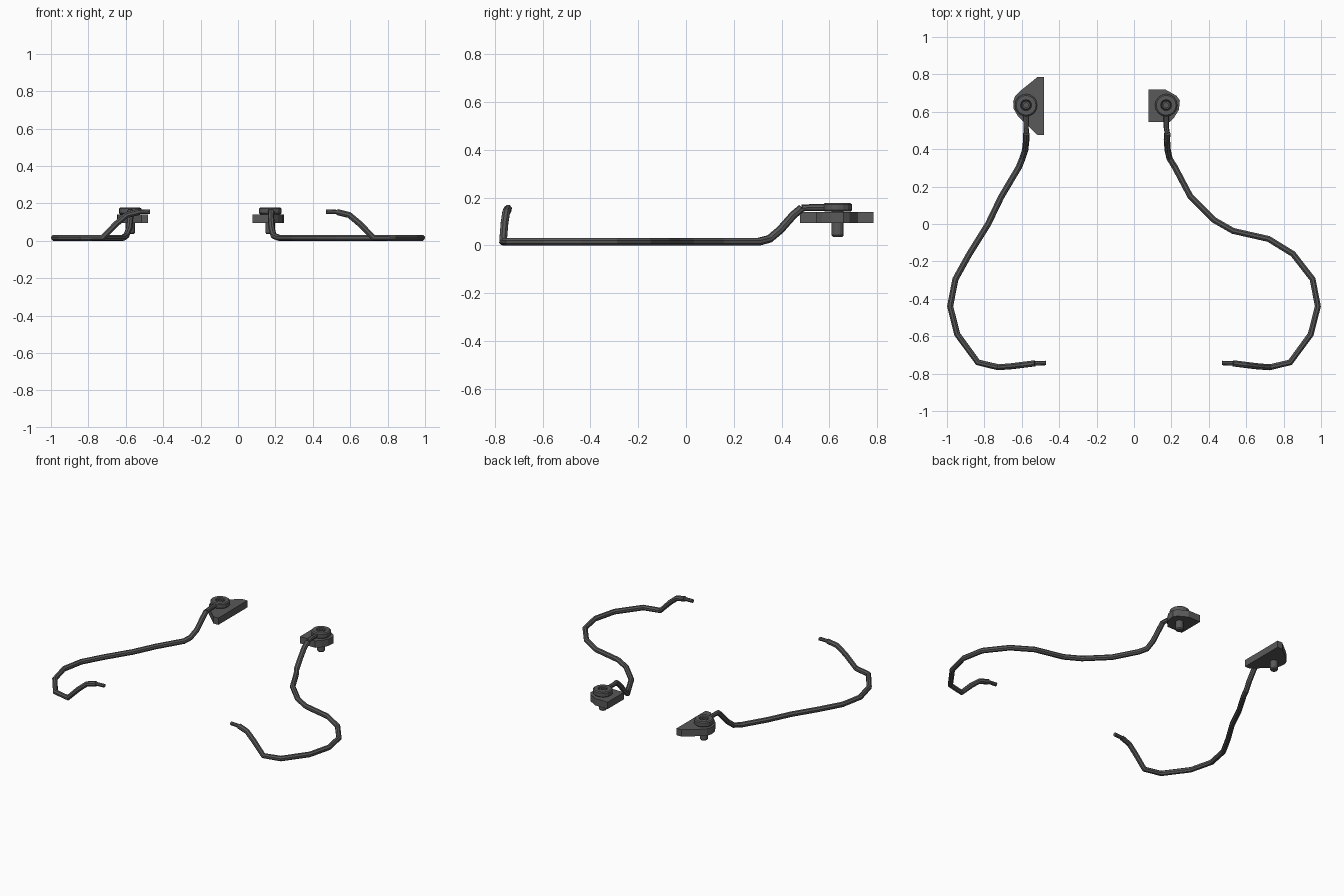
import bpy, bmesh, math
from mathutils import Matrix

if "Cube" in bpy.data.objects:
    bpy.data.objects.remove(bpy.data.objects["Cube"])

dark = bpy.data.materials.new("dark_rubber")
dark.diffuse_color = (0.1, 0.1, 0.1, 1)
dark.use_nodes = True
dark.node_tree.nodes["Principled BSDF"].inputs["Base Color"].default_value = dark.diffuse_color


def add_object(name, data, loc=(0, 0, 0)):
    ob = bpy.data.objects.new(name, data)
    ob.location = loc
    data.materials.append(dark)
    bpy.context.collection.objects.link(ob)
    return ob


def from_bmesh(name, bm, loc=(0, 0, 0)):
    bmesh.ops.remove_doubles(bm, verts=bm.verts, dist=1e-5)
    bmesh.ops.recalc_face_normals(bm, faces=bm.faces)
    me = bpy.data.meshes.new(name)
    bm.to_mesh(me)
    bm.free()
    return add_object(name, me, loc)


def lathe(name, profile, loc, sides=16):
    bm = bmesh.new()
    vs = [bm.verts.new((r, 0, z)) for r, z in profile]
    es = [bm.edges.new(p) for p in zip(vs, vs[1:])]
    bmesh.ops.spin(bm, geom=vs + es, axis=(0, 0, 1), cent=(0, 0, 0),
                   angle=math.tau, steps=sides, use_duplicate=False)
    return from_bmesh(name, bm, loc)


def plate(name, outline, z0, z1):
    bm = bmesh.new()
    f = bm.faces.new([bm.verts.new((x, y, z0)) for x, y in outline])
    r = bmesh.ops.extrude_face_region(bm, geom=[f])
    top = [v for v in r["geom"] if isinstance(v, bmesh.types.BMVert)]
    bmesh.ops.translate(bm, verts=top, vec=(0, 0, z1 - z0))
    return from_bmesh(name, bm)


def tube(name, points, radius):
    cu = bpy.data.curves.new(name, 'CURVE')
    cu.dimensions = '3D'
    cu.bevel_depth = radius
    cu.bevel_resolution = 2
    cu.use_fill_caps = True
    sp = cu.splines.new('POLY')
    sp.points.add(len(points) - 1)
    for p, co in zip(sp.points, points):
        p.co = (*co, 1)
    sp.use_smooth = False
    return add_object(name, cu)


F = 0.016  # height of the hose centre where it lies flat
# shared front loop, written for the right side
loop = [(0.955, -0.295, F), (0.983, -0.44, F), (0.945, -0.59, F), (0.835, -0.74, F),
        (0.725, -0.766, F), (0.65, -0.76, 0.092), (0.595, -0.753, 0.138),
        (0.53, -0.745, 0.154)]
right_run = [(0.178, 0.485, 0.157), (0.176, 0.45, 0.128), (0.18, 0.395, 0.066),
             (0.19, 0.35, 0.028), (0.218, 0.305, F), (0.30, 0.15, F), (0.43, 0.02, F),
             (0.53, -0.037, F), (0.72, -0.08, F), (0.85, -0.16, F)]
left_run = [(-0.576, 0.485, 0.157), (-0.576, 0.45, 0.128), (-0.582, 0.395, 0.066),
            (-0.597, 0.35, 0.028), (-0.615, 0.305, F), (-0.71, 0.145, F),
            (-0.78, 0.0, F), (-0.88, -0.16, F)]
right_plate = [(0.078, 0.718), (0.17, 0.718), (0.228, 0.685), (0.245, 0.66),
               (0.24, 0.61), (0.215, 0.57), (0.19, 0.545), (0.078, 0.545)]
left_plate = [(-0.48, 0.785), (-0.517, 0.785), (-0.60, 0.718), (-0.635, 0.685),
              (-0.646, 0.655), (-0.643, 0.615), (-0.62, 0.575), (-0.517, 0.477),
              (-0.48, 0.477)]

ring_profile = [(0.026, 0.142), (0.054, 0.142), (0.06, 0.148), (0.06, 0.172),
                (0.053, 0.178), (0.03, 0.178), (0.026, 0.173), (0.026, 0.142)]
bolt_profile = [(0, 0.036), (0.02, 0.036), (0.025, 0.043), (0.025, 0.17),
                (0.021, 0.175), (0.012, 0.175), (0.012, 0.16), (0, 0.16)]

for side, sx, bx, run, outline in (("right", 1, 0.172, right_run, right_plate),
                                   ("left", -1, -0.577, left_run, left_plate)):
    end = [(sx * x, y, z) for x, y, z in loop]
    # flexible hose, then thinner fittings at both ends
    tube(side + "_hose", run + end, 0.017)
    tube(side + "_hose_neck", [(bx, 0.59, 0.159), (bx, 0.52, 0.159), run[0]], 0.014)
    tube(side + "_hose_tip", [end[-1], (sx * 0.47, -0.743, 0.156)], 0.012)
    # mounting plate with ring fitting and bolt
    plate(side + "_mount_plate", outline, 0.095, 0.141)
    lathe(side + "_ring_fitting", ring_profile, (bx, 0.635, 0))
    lathe(side + "_bolt", bolt_profile, (bx, 0.635, 0))
